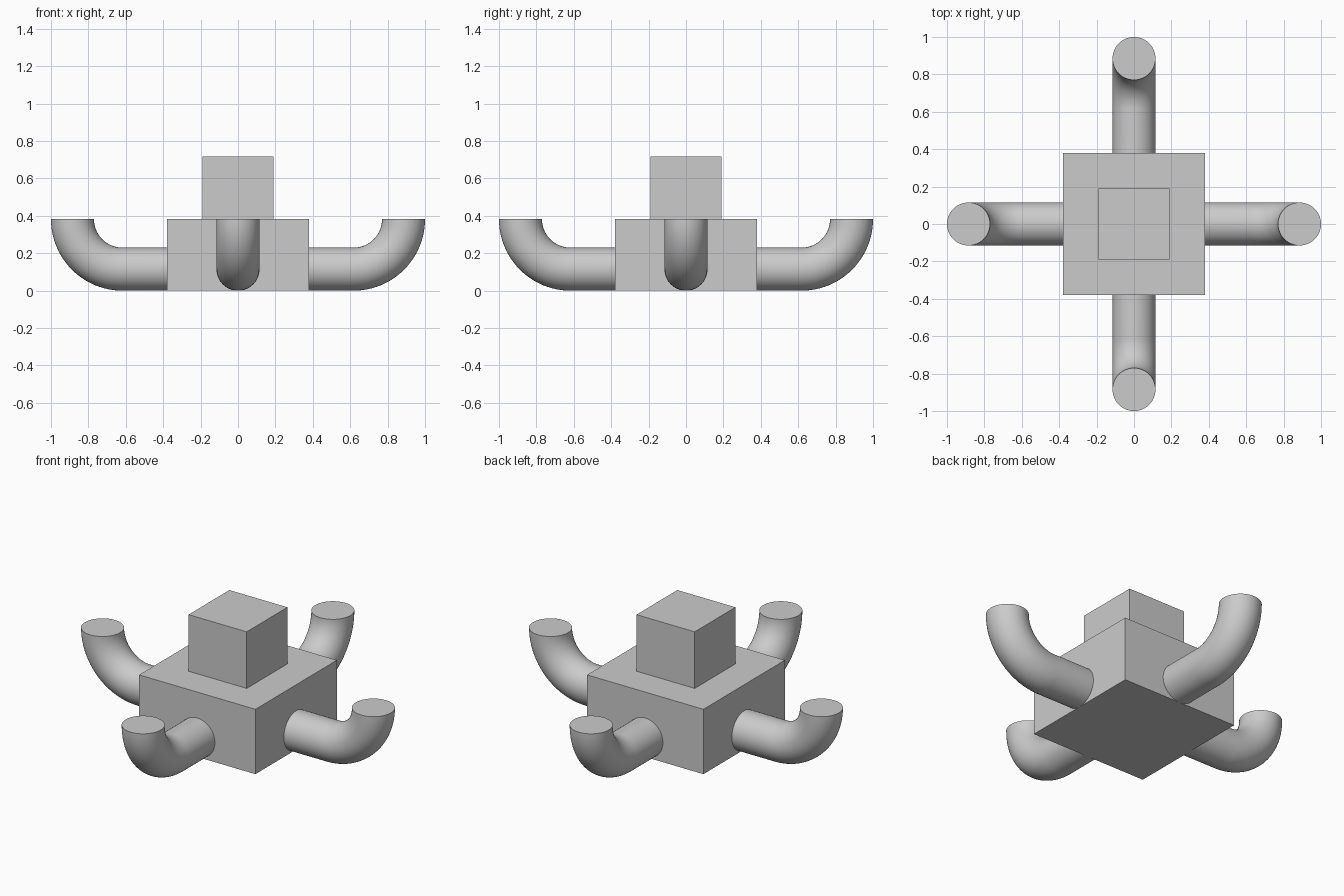
import bpy, bmesh
from math import pi, radians
from mathutils import Matrix, Vector

old = bpy.data.objects.get("Cube")
if old:
    bpy.data.objects.remove(old, do_unlink=True)

# Single plain grey
grey = bpy.data.materials.new("plain_grey")
grey.use_nodes = True
colour = (0.6, 0.6, 0.6, 1)
grey.diffuse_color = colour
grey.node_tree.nodes["Principled BSDF"].inputs["Base Color"].default_value = colour

BODY = 0.38       # half width of the body
HEIGHT = 0.383    # body height, also the height of the tube mouths
TUBE = 0.115      # tube radius
BEND = HEIGHT - TUBE
REACH = 1 - HEIGHT    # where the straight part ends


def finish(name, bm):
    bmesh.ops.recalc_face_normals(bm, faces=bm.faces)
    mesh = bpy.data.meshes.new(name)
    bm.to_mesh(mesh)
    bm.free()
    mesh.materials.append(grey)
    obj = bpy.data.objects.new(name, mesh)
    bpy.context.collection.objects.link(obj)
    return obj


def box(name, half, bottom, top):
    bm = bmesh.new()
    bmesh.ops.create_cube(bm, size=1)
    bmesh.ops.scale(bm, vec=(2 * half, 2 * half, top - bottom), verts=bm.verts)
    bmesh.ops.translate(bm, vec=(0, 0, (bottom + top) / 2), verts=bm.verts)
    return finish(name, bm)


def arm(name, angle):
    """Straight tube leaving the body, then a quarter bend upward."""
    bm = bmesh.new()
    place = Matrix.Translation((BODY - 0.02, 0, TUBE)) @ Matrix.Rotation(pi / 2, 4, "Y")
    ring = bmesh.ops.create_circle(bm, cap_ends=True, segments=64, radius=TUBE, matrix=place)
    start = bm.faces[:]
    # Straight part
    geom = bmesh.ops.extrude_face_region(bm, geom=start, use_keep_orig=True)["geom"]
    verts = [g for g in geom if isinstance(g, bmesh.types.BMVert)]
    bmesh.ops.translate(bm, vec=(REACH - BODY + 0.02, 0, 0), verts=verts)
    # Bend, closed by a flat cap
    end = [g for g in geom if isinstance(g, bmesh.types.BMFace)]
    rim = list({e for f in end for e in f.edges})
    bmesh.ops.delete(bm, geom=end, context="FACES_ONLY")
    last = bmesh.ops.spin(bm, geom=rim, cent=(REACH, 0, HEIGHT), axis=(0, -1, 0),
                          angle=pi / 2, steps=24)["geom_last"]
    bmesh.ops.contextual_create(bm, geom=[g for g in last if isinstance(g, bmesh.types.BMEdge)])
    bmesh.ops.rotate(bm, cent=(0, 0, 0), matrix=Matrix.Rotation(angle, 3, "Z"), verts=bm.verts)
    return finish(name, bm)


box("body", BODY, 0, HEIGHT)
box("head", BODY / 2, HEIGHT, 0.717)
arms = [arm(name + "_arm", i * pi / 2)
        for i, name in enumerate(("left", "back", "right", "front"))]

# Smooth the tubes, keeping the flat mouths crisp
bpy.ops.object.select_all(action="DESELECT")
for obj in arms:
    obj.select_set(True)
bpy.context.view_layer.objects.active = arms[0]
bpy.ops.object.shade_smooth_by_angle(angle=radians(40))
